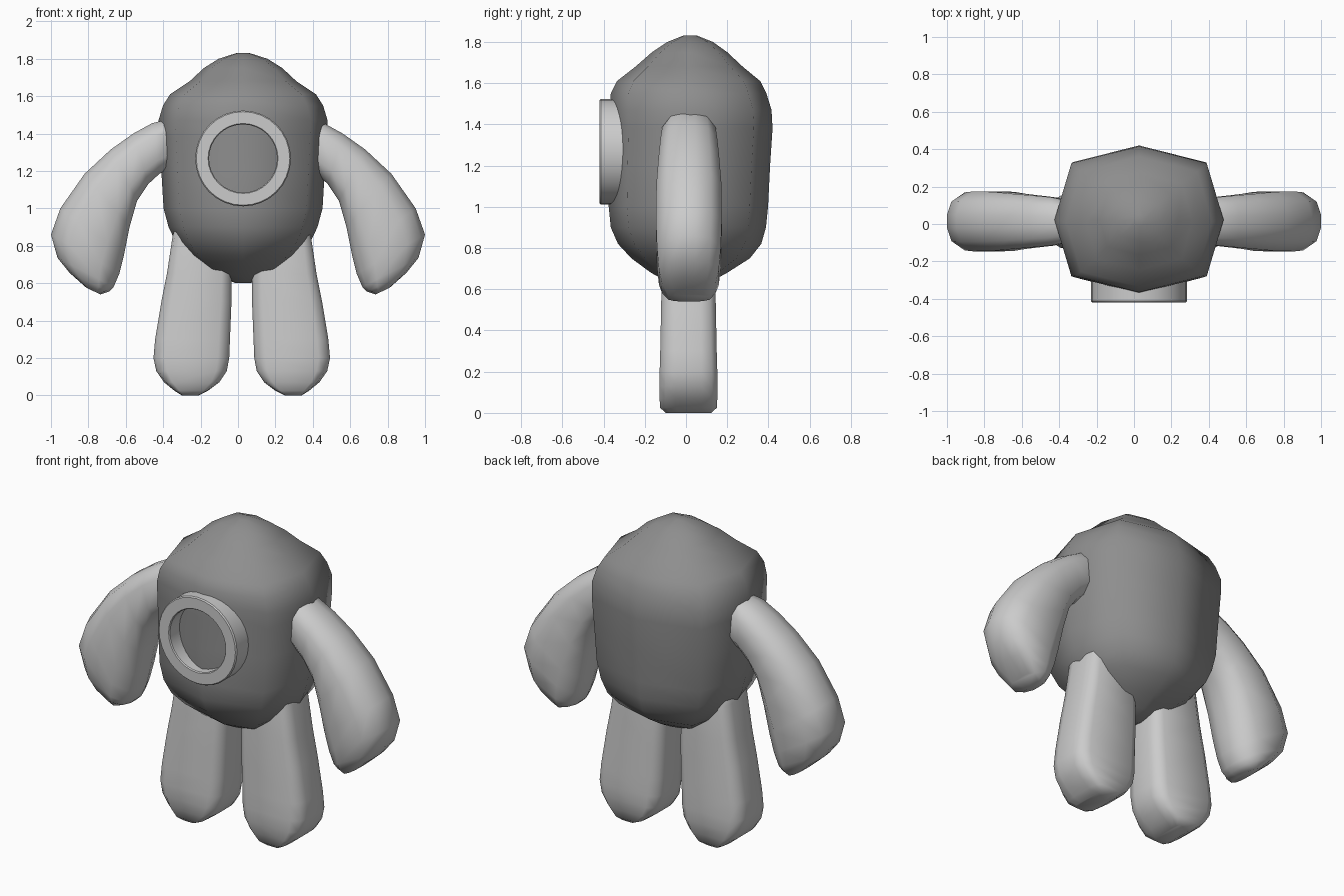
import bpy, bmesh, math

if "Cube" in bpy.data.objects:
    bpy.data.objects.remove(bpy.data.objects["Cube"])

CX = 0.027  # body centre line


def grey(name, v):
    m = bpy.data.materials.new(name)
    m.diffuse_color = (v, v, v, 1)
    m.use_nodes = True
    m.node_tree.nodes["Principled BSDF"].inputs["Base Color"].default_value = m.diffuse_color
    return m


DARK = grey("dark_grey", .27)
LIGHT = grey("light_grey", .6)


def finish(bm, name, angle, mat):
    bmesh.ops.recalc_face_normals(bm, faces=bm.faces)
    me = bpy.data.meshes.new(name)
    bm.to_mesh(me)
    bm.free()
    me.materials.append(mat)
    ob = bpy.data.objects.new(name, me)
    bpy.context.collection.objects.link(ob)
    bpy.ops.object.select_all(action='DESELECT')
    ob.select_set(True)
    bpy.context.view_layer.objects.active = ob
    bpy.ops.object.shade_smooth_by_angle(angle=math.radians(angle))
    return ob


def loft(name, rows, section, mat, mirror=None, angle=80):
    """rows: (xa, za, xb, zb, y_front, y_back); section: (u, v) in -1..1."""
    bm = bmesh.new()
    rings = []
    for xa, za, xb, zb, yf, yb in rows:
        ring = []
        for u, v in section:
            t = (u + 1) / 2
            x = xa + (xb - xa) * t
            if mirror is not None:
                x = 2 * mirror - x
            y = (yf + yb) / 2 + v * (yb - yf) / 2
            ring.append(bm.verts.new((x, y, za + (zb - za) * t)))
        rings.append(ring)
    n = len(section)
    for a, b in zip(rings, rings[1:]):
        for i in range(n):
            j = (i + 1) % n
            bm.faces.new((a[i], a[j], b[j], b[i]))
    bm.faces.new(rings[0])
    bm.faces.new(rings[-1])
    return finish(bm, name, angle, mat)


# body: eight-sided rounded barrel with a domed top
OCT = [(1, 0), (.8, .77), (0, 1), (-.8, .77), (-1, 0), (-.8, -.77), (0, -1), (.8, -.77)]
profile = [  # z, half width, front y, back y
    (1.832, .03, -.01, .05), (1.80, .13, -.09, .13), (1.75, .21, -.165, .20),
    (1.68, .285, -.245, .275), (1.61, .39, -.335, .36), (1.55, .428, -.365, .39),
    (1.47, .452, -.37, .415), (1.38, .448, -.37, .42), (1.2, .437, -.373, .408),
    (1.0, .425, -.375, .398), (.9, .398, -.365, .388), (.82, .36, -.33, .365),
    (.75, .30, -.265, .31), (.68, .21, -.17, .20), (.63, .11, -.08, .11), (.6, .04, -.02, .05)]
loft("body", [(CX - w, z, CX + w, z, f, b) for z, w, f, b in profile], OCT, DARK)

# arms: curved paddles given by outer and inner edge points
ARM_SEC = [(1, .22), (.87, .68), (.48, 1), (-.48, 1), (-.87, .68), (-1, .22)]
ARM_SEC += [(u, -v) for u, v in reversed(ARM_SEC)]
arm = [  # outer x, z, inner x, z, half depth
    (.36, 1.48, .32, 1.24, .11), (.46, 1.455, .42, 1.185, .13), (.56, 1.40, .48, 1.13, .138),
    (.68, 1.315, .54, 1.04, .147), (.82, 1.185, .58, .90, .158), (.95, 1.0, .61, .75, .16),
    (1.0, .86, .635, .65, .155), (.965, .735, .665, .58, .145), (.90, .655, .69, .555, .13),
    (.81, .575, .735, .54, .10)]
rows = [(a, b, c, d, .014 - h, .014 + h) for a, b, c, d, h in arm]
loft("arm_right", rows, ARM_SEC, LIGHT)
loft("arm_left", rows, ARM_SEC, LIGHT, mirror=0)

# legs: flat-fronted slabs with rounded feet
LEG_SEC = [(1, .45), (.93, .8), (.7, 1), (-.7, 1), (-.93, .8), (-1, .45)]
LEG_SEC += [(u, -v) for u, v in reversed(LEG_SEC)]
leg = [  # z, inner x, outer x, half depth
    (1.0, .10, .35, .11), (.85, .09, .39, .125), (.65, .075, .42, .13), (.5, .075, .45, .133),
    (.3, .083, .483, .137), (.2, .087, .492, .14), (.13, .10, .477, .14), (.07, .14, .435, .14),
    (.025, .20, .38, .138), (.0, .25, .34, .11)]
rows = [(a, z, b, z, .012 - h, .012 + h) for z, a, b, h in leg]
loft("leg_right", rows, LEG_SEC, LIGHT)
loft("leg_left", rows, LEG_SEC, LIGHT, mirror=.02)

# round porthole rim on the front, lathed from a small bevelled profile
rim = [(.182, -.30), (.182, -.414), (.187, -.42), (.25, -.42), (.256, -.413), (.256, -.30)]
bm = bmesh.new()
N = 32
rings = [[bm.verts.new((CX + r * math.cos(2 * math.pi * i / N), y,
                        1.267 + r * math.sin(2 * math.pi * i / N))) for r, y in rim]
         for i in range(N)]
for i in range(N):
    a, b = rings[i], rings[(i + 1) % N]
    for k in range(len(rim)):
        m = (k + 1) % len(rim)
        bm.faces.new((a[k], a[m], b[m], b[k]))
finish(bm, "porthole_rim", 30, LIGHT)
